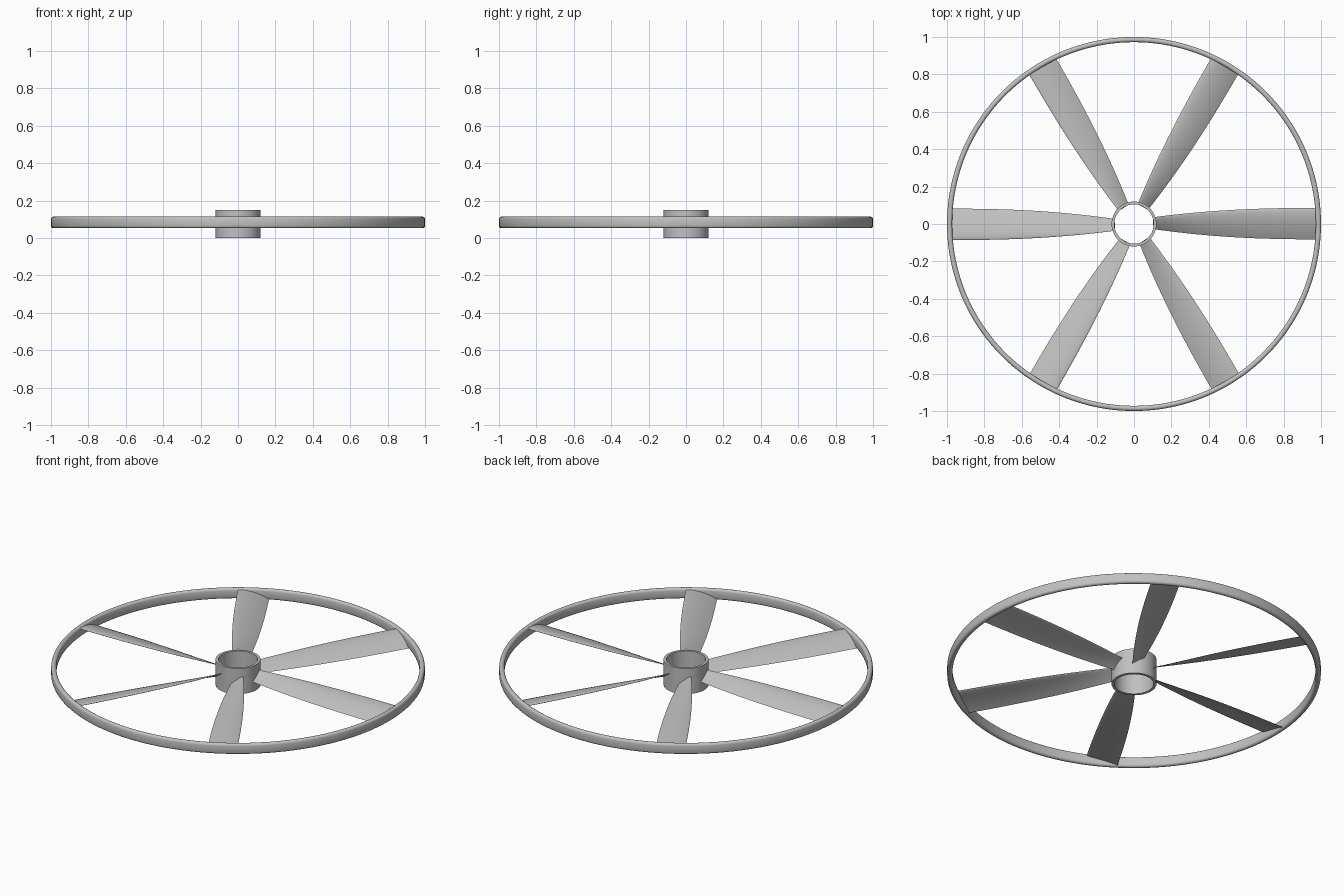
import bpy, bmesh
from math import sin, cos, pi, sqrt, radians

cube = bpy.data.objects.get("Cube")
if cube:
    bpy.data.objects.remove(cube, do_unlink=True)

GREY = (0.53, 0.53, 0.53, 1.0)
grey = bpy.data.materials.new("plain grey")
grey.use_nodes = True
grey.diffuse_color = GREY
grey.node_tree.nodes["Principled BSDF"].inputs["Base Color"].default_value = GREY

MID_Z = 0.083      # height of the ring and blade centreline


def finish(name, bm, angle=35):
    """Turn a bmesh into a named, smooth shaded grey object."""
    bmesh.ops.recalc_face_normals(bm, faces=bm.faces)
    mesh = bpy.data.meshes.new(name)
    bm.to_mesh(mesh)
    bm.free()
    mesh.materials.append(grey)
    obj = bpy.data.objects.new(name, mesh)
    bpy.context.collection.objects.link(obj)
    bpy.ops.object.select_all(action='DESELECT')
    obj.select_set(True)
    bpy.context.view_layer.objects.active = obj
    bpy.ops.object.shade_smooth_by_angle(angle=radians(angle))
    return obj


def skin(bm, loops, closed):
    """Join neighbouring closed loops of vertices with quads."""
    n = len(loops[0])
    pairs = list(zip(loops, loops[1:]))
    if closed:
        pairs.append((loops[-1], loops[0]))
    for a, b in pairs:
        for i in range(n):
            j = (i + 1) % n
            bm.faces.new((a[i], a[j], b[j], b[i]))


def lathe(name, profile, steps):
    """Revolve a closed (radius, height) profile about the z axis."""
    bm = bmesh.new()
    loops = []
    for k in range(steps):
        t = 2 * pi * k / steps
        loops.append([bm.verts.new((r * cos(t), r * sin(t), z)) for r, z in profile])
    skin(bm, loops, True)
    return finish(name, bm)


# Hub: open tube
lathe("hub", [(0.105, 0), (0.12, 0), (0.12, 0.15), (0.105, 0.15)], 64)

# Outer ring: tall, narrow section with rounded edges
half_w, half_h = 0.014, 0.031
section = []
for k in range(20):
    t = 2 * pi * (k + 0.5) / 20
    side = 1 if sin(t) > 0 else -1
    section.append((1 - half_w + half_w * cos(t),
                    MID_Z + side * (half_h - half_w) + half_w * sin(t)))
lathe("outer_ring", section, 160)


# Blade: cambered aerofoil, widening and flattening towards the tip
def blade_loop(bm, s):
    radius = 0.106 + s * (0.978 - 0.106)
    taper = (1 - s) ** 2.3
    lead, trail = 0.086 - 0.05 * taper, 0.082 - 0.055 * taper
    chord = lead + trail
    half = 12
    ts = [(1 - cos(pi * k / half)) / 2 for k in range(half + 1)]
    outline = [(t, 1) for t in ts] + [(t, -1) for t in ts[-2:0:-1]]
    loop = []
    for t, side in outline:
        thick = 0.4 * (0.297 * sqrt(t) - 0.126 * t - 0.352 * t**2
                       + 0.284 * t**3 - 0.103 * t**4)
        camber = 0.2 * t * (1 - t)
        y = lead - t * chord
        z = MID_Z - 0.003 + 0.045 * (0.5 - t) + chord * (camber + side * thick)
        loop.append(bm.verts.new((sqrt(radius**2 - y**2), y, z)))
    return loop


bm = bmesh.new()
loops = [blade_loop(bm, k / 16) for k in range(17)]
skin(bm, loops, False)
bm.faces.new(loops[0])
bm.faces.new(loops[-1])
blade = finish("blade_1", bm)

# Remaining blades, evenly spaced
for k in range(1, 6):
    copy = bpy.data.objects.new(f"blade_{k + 1}", blade.data)
    copy.rotation_euler.z = k * pi / 3
    bpy.context.collection.objects.link(copy)
